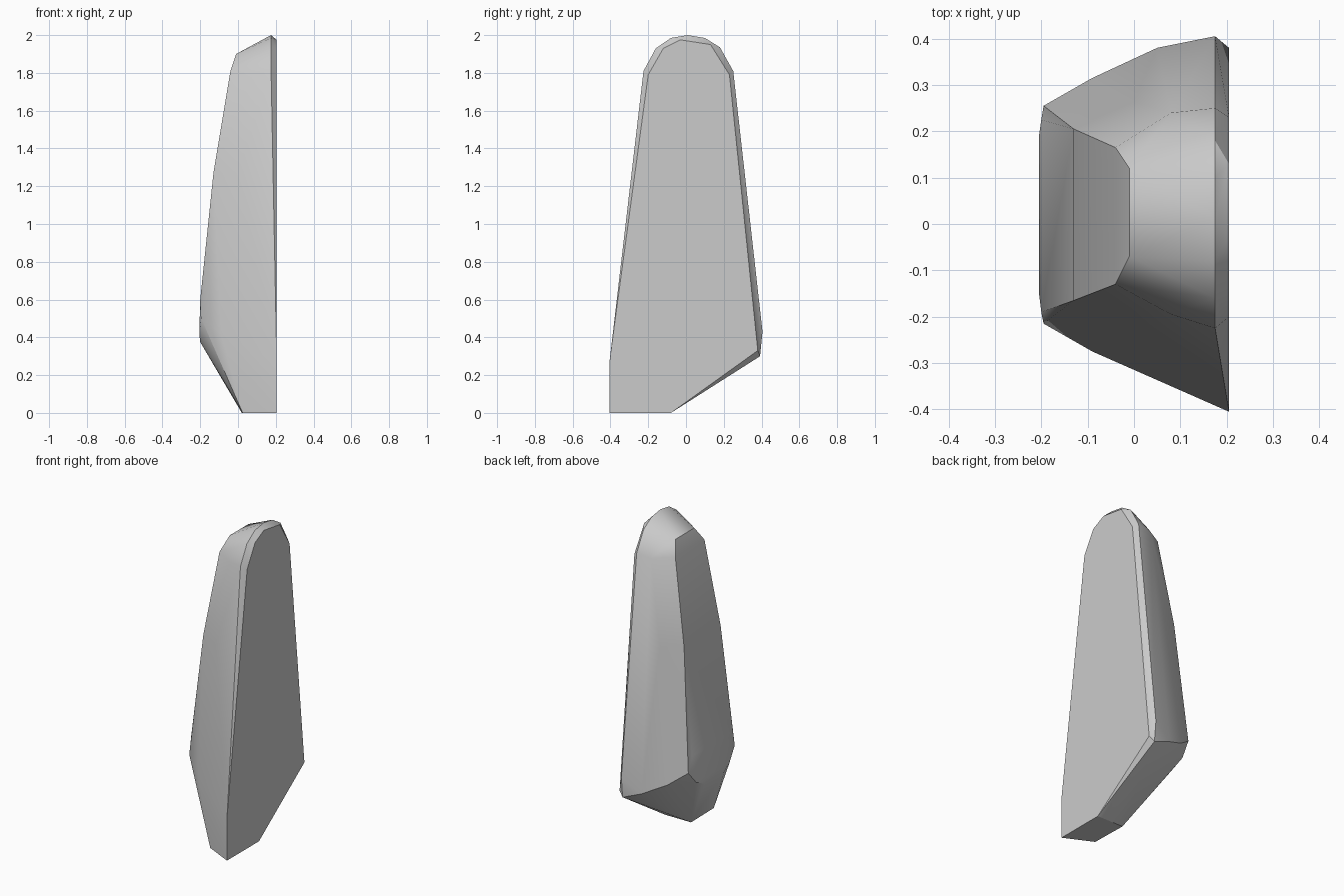
import bpy
import bmesh
import math

cube = bpy.data.objects.get("Cube")
if cube:
    bpy.data.objects.remove(cube, do_unlink=True)

stone = bpy.data.materials.new("stone_grey")
stone.use_nodes = True
colour = (0.6, 0.6, 0.6, 1)
stone.diffuse_color = colour
stone.node_tree.nodes["Principled BSDF"].inputs["Base Color"].default_value = colour

# Flat side outline (y, z)
flat_side = [(-.405, 0), (-.405, .27), (-.2, 1.79), (-.12, 1.93), (-.03, 1.975),
             (.13, 1.95), (.23, 1.79), (.38, .33), (-.08, 0)]

# Widest outline, just behind the chamfer (y, z)
rim = [(-.225, 1.81), (-.16, 1.93), (-.08, 1.985), (.01, 2), (.1, 1.985),
       (.18, 1.935), (.25, 1.81), (.405, .43), (.392, .30)]

# Bulging sides and the narrow tapered side (x, z, front y, back y)
sections = [(-.01, 1.9, -.07, .12), (-.04, 1.81, -.13, .165), (.08, 1.8, -.195, .24),
            (-.13, 1.27, -.165, .205), (0, 1.27, -.228, .265),
            (-.2, .6, -.19, .225), (-.195, .5, -.215, .255),
            (-.09, .42, -.275, .315), (.05, .35, -.335, .38),
            (-.205, .42, -.15, .19), (-.2, .375, -.1, .1)]

# Foot corners on the ground
foot = [(.025, -.317, 0), (.02, -.08, 0)]

points = [(.205, y, z) for y, z in flat_side]
points += [(.175, y, z) for y, z in rim]
points += [(x, y, z) for x, z, front, back in sections for y in (front, back)]
points += foot

# Wrap the sections in one faceted skin
bm = bmesh.new()
for p in points:
    bm.verts.new(p)
result = bmesh.ops.convex_hull(bm, input=bm.verts)
spare = {g for g in result["geom_interior"] + result["geom_unused"]
         if isinstance(g, bmesh.types.BMVert)}
bmesh.ops.delete(bm, geom=list(spare), context="VERTS")
bmesh.ops.dissolve_limit(bm, angle_limit=math.radians(1), verts=bm.verts, edges=bm.edges)
bmesh.ops.recalc_face_normals(bm, faces=bm.faces)

mesh = bpy.data.meshes.new("standing_stone")
bm.to_mesh(mesh)
bm.free()
mesh.materials.append(stone)
body = bpy.data.objects.new("standing_stone", mesh)
bpy.context.collection.objects.link(body)

# Soft rounded sides with crisp main edges
bpy.ops.object.select_all(action="DESELECT")
body.select_set(True)
bpy.context.view_layer.objects.active = body
bpy.ops.object.shade_smooth_by_angle(angle=math.radians(30))
